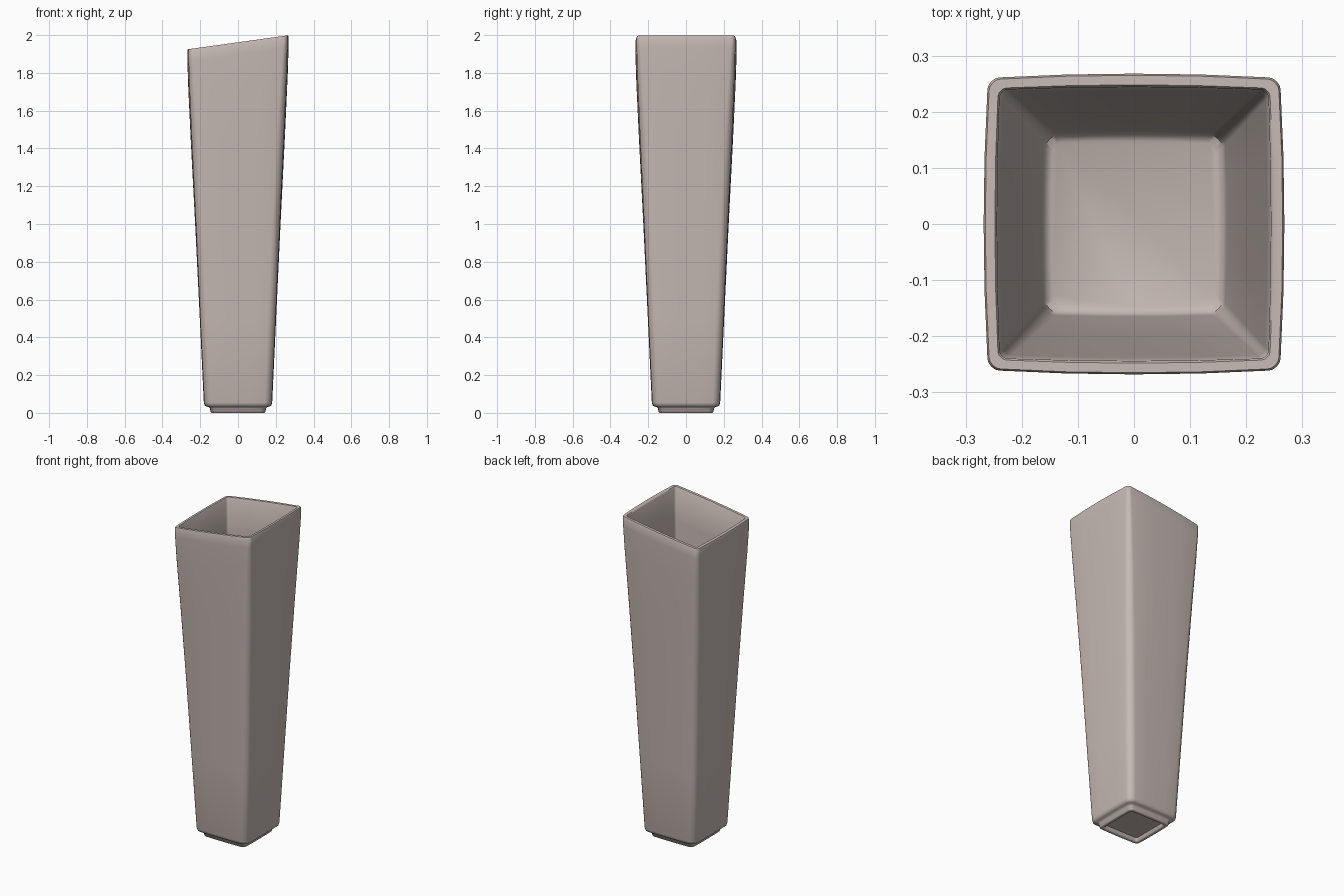
import bpy, bmesh, math

if "Cube" in bpy.data.objects:
    bpy.data.objects.remove(bpy.data.objects["Cube"])

clay = bpy.data.materials.new("warm grey ceramic")
clay.diffuse_color = (0.56, 0.485, 0.455, 1)
clay.use_nodes = True
clay.node_tree.nodes["Principled BSDF"].inputs["Base Color"].default_value = clay.diffuse_color

SLANT = 0.139   # rim rises toward +x


def ring(bm, half, z, radius, bulge):
    """Rounded square with slightly bowed sides, tilted more the higher it is."""
    pts = []
    c = half - radius
    for q in range(4):
        rot = q * math.pi / 2
        local = [(half, -c * 0.5), (half, 0), (half, c * 0.5)]
        local += [(c + radius * math.cos(a), c + radius * math.sin(a))
                  for a in (i * math.pi / 12 for i in range(7))]
        for x, y in local:
            # pull points away from the side centres inward
            k = bulge * (min(abs(x), abs(y)) / half) ** 2
            x, y = x * (1 - k), y * (1 - k)
            pts.append((x * math.cos(rot) - y * math.sin(rot),
                        x * math.sin(rot) + y * math.cos(rot)))
    w = max(0, min(1, (z - 0.07) / 1.7))
    return [bm.verts.new((x, y, z + SLANT * x * w)) for x, y in pts]


# half width, height, corner radius, bow: from foot recess, up outside, down inside
profile = [
    (0.116, 0.022, 0.015, 0.0),
    (0.122, 0.003, 0.016, 0.0),
    (0.127, 0.0, 0.018, 0.01),
    (0.140, 0.0, 0.022, 0.02),
    (0.145, 0.004, 0.024, 0.02),
    (0.149, 0.025, 0.026, 0.02),
    (0.155, 0.031, 0.028, 0.02),
    (0.168, 0.034, 0.034, 0.02),
    (0.177, 0.040, 0.038, 0.02),
    (0.181, 0.055, 0.040, 0.02),
    (0.202, 0.5, 0.042, 0.02),
    (0.226, 1.0, 0.042, 0.025),
    (0.249, 1.45, 0.040, 0.03),
    (0.263, 1.75, 0.032, 0.03),
    (0.268, 1.90, 0.025, 0.03),
    (0.268, 1.955, 0.022, 0.03),
    (0.265, 1.962, 0.021, 0.03),
    (0.248, 1.962, 0.016, 0.025),
    (0.244, 1.957, 0.015, 0.02),
    (0.238, 1.75, 0.015, 0.02),
    (0.203, 1.0, 0.018, 0.02),
    (0.165, 0.09, 0.022, 0.02),
    (0.160, 0.065, 0.022, 0.02),
    (0.148, 0.058, 0.020, 0.02),
]

# Tapered square vase
bm = bmesh.new()
rings = [ring(bm, *p) for p in profile]
for a, b in zip(rings, rings[1:]):
    n = len(a)
    for i in range(n):
        j = (i + 1) % n
        bm.faces.new((a[i], a[j], b[j], b[i]))
bm.faces.new(rings[0][::-1])   # recessed underside
bm.faces.new(rings[-1])        # inner floor
bmesh.ops.recalc_face_normals(bm, faces=bm.faces)

mesh = bpy.data.meshes.new("vase")
bm.to_mesh(mesh)
bm.free()
mesh.materials.append(clay)
vase = bpy.data.objects.new("vase", mesh)
bpy.context.collection.objects.link(vase)
bpy.context.view_layer.objects.active = vase
vase.select_set(True)
bpy.ops.object.shade_smooth_by_angle(angle=math.radians(50))
